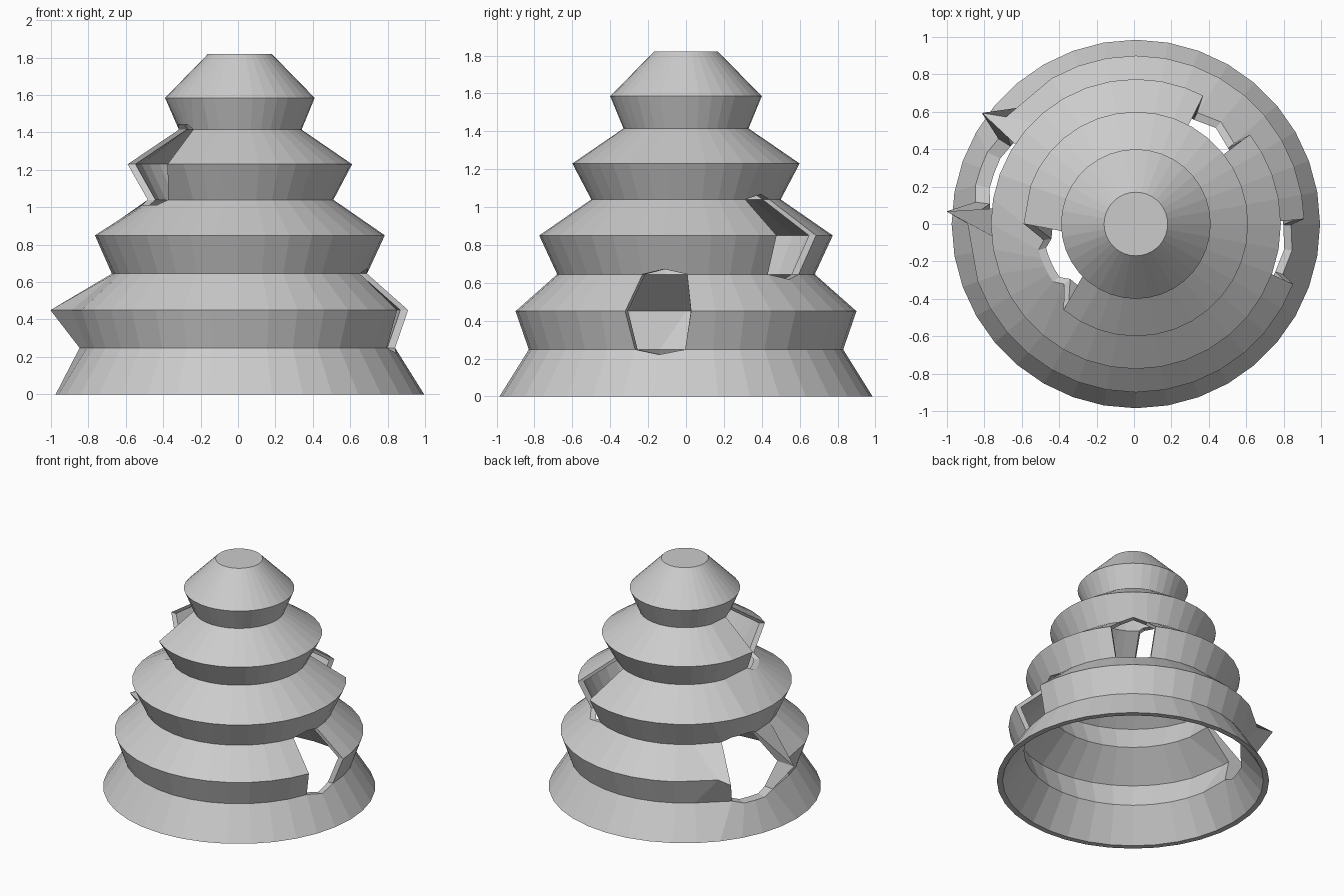
import bpy, bmesh
from math import cos, sin, radians

if "Cube" in bpy.data.objects:
    bpy.data.objects.remove(bpy.data.objects["Cube"])

SEG = 36
CX = 0.01
WALL = 0.042
PROFILE = [(0.985, 0), (0.83, 0.248), (0.90, 0.45), (0.68, 0.645), (0.775, 0.85),
           (0.50, 1.04), (0.60, 1.23), (0.33, 1.415), (0.40, 1.585), (0.17, 1.82)]

# Windows: lip ring, centre angle, half column count,
# half angles and outward flare for (bottom, lip, top)
WINDOWS = [
    (2, -9.6, 1, (9.3, 11.3, 10.1), (0, 0, 0)),
    (4, 50.2, 1, (10.8, 12.1, 11.5), (0, 0, 0)),
    (2, 160.2, 2, (12, 16, 12.5), (0.035, 0.115, 0.01)),
    (6, 204.9, 3, (15, 25, 16), (0, 0, 0)),
]


def make_grid(inset, flared):
    """Ring grid of [angle, radius, height], fitted to the window outlines."""
    grid = [[[k * 360 / SEG, r - inset, z] for k in range(SEG)] for r, z in PROFILE]
    for lip, centre, n, halves, flare in WINDOWS:
        k0 = round(centre * SEG / 360)
        if n == 3:
            k0 = 20
        for row, half, out in zip((lip - 1, lip, lip + 1), halves, flare):
            # head and sill bulge a little into the neighbouring band
            step = row - lip
            if step:
                (r0, z0), (r1, z1) = PROFILE[row], PROFILE[row + step]
                t = 0.027 / abs(z1 - z0)
                bulge = ((r1 - r0) * t, (z1 - z0) * t)
            else:
                bulge = (0, 0)
            for j in range(-n, n + 1):
                p = grid[row][(k0 + j) % SEG]
                p[0] = centre + half * j / n
                if flared:
                    p[1] += out
                if abs(j) < n:
                    p[1] += bulge[0]
                    p[2] += bulge[1]
            if out > 0.1:
                for s in (-1, 1):
                    grid[row][(k0 + s * (n + 1)) % SEG][0] = centre + s * (half + 3.7)
    return grid


# Grid quads removed for the windows, and their outlines
skip, loops = set(), []
for lip, centre, n, halves, flare in WINDOWS:
    k0 = 20 if n == 3 else round(centre * SEG / 360)
    cols = [k % SEG for k in range(k0 - n, k0 + n + 1)]
    skip |= {(row, k) for row in (lip - 1, lip) for k in cols[:-1]}
    loops.append([(lip - 1, k) for k in cols] + [(lip, cols[-1])]
                 + [(lip + 1, k) for k in reversed(cols)] + [(lip, cols[0])])

bm = bmesh.new()
skins = []
# Outer and inner skin of the tiered shell, each with a closed top
for inset, flared in ((0, True), (WALL, False)):
    vs = [[bm.verts.new((CX + r * cos(radians(a)), r * sin(radians(a)),
                         z - (inset if i == len(PROFILE) - 1 else 0)))
           for a, r, z in ring]
          for i, ring in enumerate(make_grid(inset, flared))]
    for i in range(len(PROFILE) - 1):
        for k in range(SEG):
            if (i, k) not in skip:
                m = (k + 1) % SEG
                bm.faces.new((vs[i][k], vs[i][m], vs[i + 1][m], vs[i + 1][k]))
    bm.faces.new(vs[-1])
    skins.append(vs)

# Bottom rim and window jambs join the two skins
outer, inner = skins
loops.append([(0, k) for k in range(SEG)])
for loop in loops:
    for (i, k), (j, m) in zip(loop, loop[1:] + loop[:1]):
        bm.faces.new((outer[i][k], outer[j][m], inner[j][m], inner[i][k]))

bmesh.ops.delete(bm, geom=[v for v in bm.verts if not v.link_faces], context='VERTS')
bmesh.ops.recalc_face_normals(bm, faces=bm.faces)
mesh = bpy.data.meshes.new("tiered_shell")
bm.to_mesh(mesh)
bm.free()
bpy.context.collection.objects.link(bpy.data.objects.new("tiered_shell", mesh))
